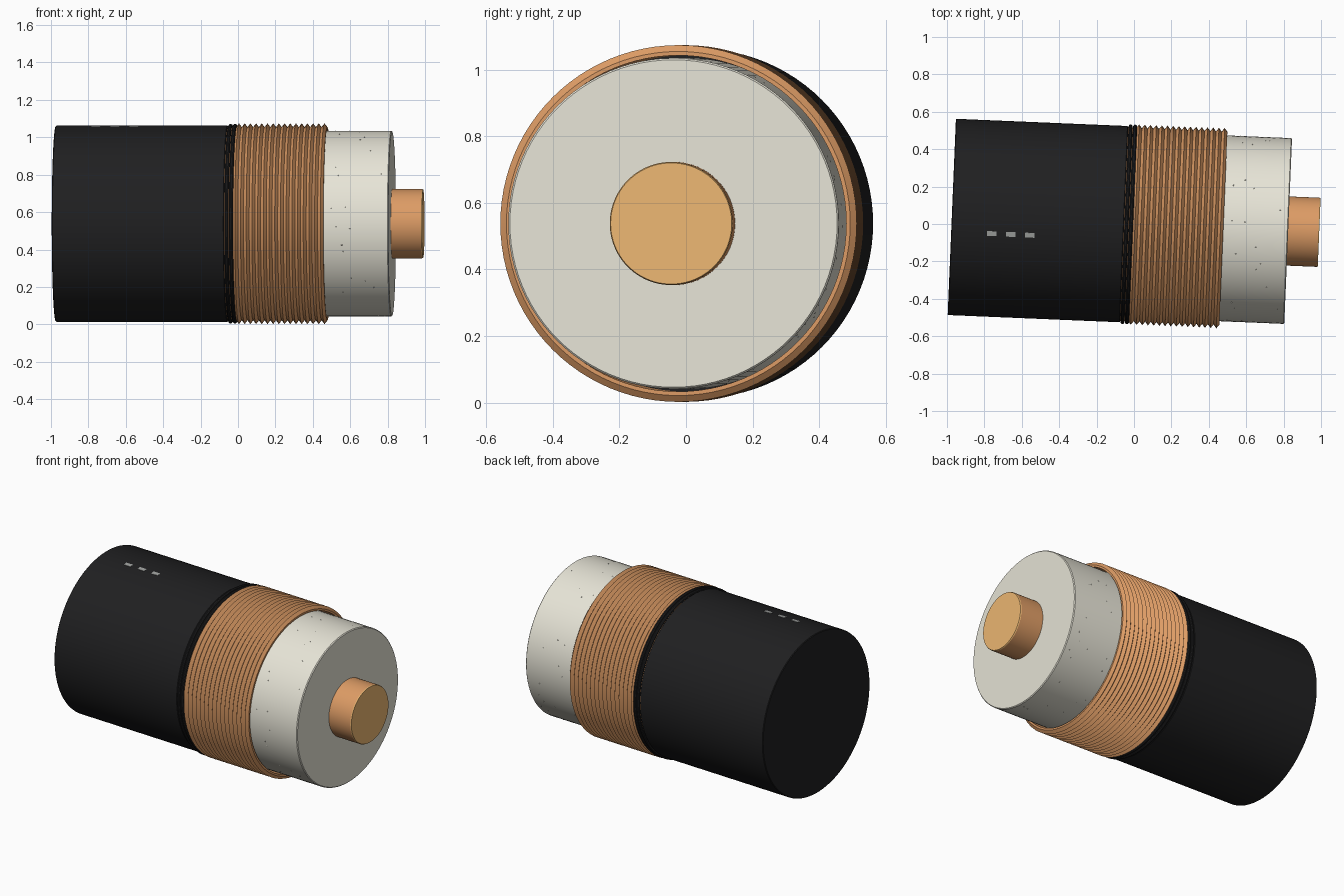
import bpy, bmesh, math, random
from mathutils import Matrix, Vector

if "Cube" in bpy.data.objects:
    bpy.data.objects.remove(bpy.data.objects["Cube"])

TILT = Matrix.Translation((0, -0.003, 0.538)) @ Matrix.Rotation(math.radians(-2.4), 4, 'Z')
SEG = 96


def material(name, rgb):
    m = bpy.data.materials.new(name)
    m.diffuse_color = (*rgb, 1)
    m.use_nodes = True
    m.node_tree.nodes["Principled BSDF"].inputs["Base Color"].default_value = m.diffuse_color
    return m


black = material("black_rubber", (0.014, 0.014, 0.015))
copper = material("copper", (0.72, 0.33, 0.13))
gold = material("bright_copper", (0.85, 0.48, 0.17))
white = material("white_foam", (0.80, 0.78, 0.68))
mark = material("grey_mark", (0.35, 0.36, 0.35))


def finish(bm, name, mat):
    bmesh.ops.recalc_face_normals(bm, faces=bm.faces)
    me = bpy.data.meshes.new(name)
    bm.to_mesh(me)
    bm.free()
    me.materials.append(mat)
    ob = bpy.data.objects.new(name, me)
    bpy.context.collection.objects.link(ob)
    ob.matrix_world = TILT
    bpy.ops.object.select_all(action='DESELECT')
    ob.select_set(True)
    bpy.context.view_layer.objects.active = ob
    bpy.ops.object.shade_smooth_by_angle(angle=math.radians(30))
    return ob


def lathe(name, profile, mat, closed=False):
    """Spin (x, radius) points about the cable axis; cap the ends unless closed."""
    bm = bmesh.new()
    rings = []
    for x, r in profile:
        rings.append([bm.verts.new((x, r * math.cos(2 * math.pi * i / SEG),
                                    r * math.sin(2 * math.pi * i / SEG))) for i in range(SEG)])
    pairs = list(zip(rings, rings[1:]))
    if closed:
        pairs.append((rings[-1], rings[0]))
    else:
        bm.faces.new(rings[0])
        bm.faces.new(rings[-1])
    for a, b in pairs:
        for i in range(SEG):
            j = (i + 1) % SEG
            bm.faces.new((a[i], a[j], b[j], b[i]))
    return finish(bm, name, mat)


def ring(name, x, radius, minor, mat):
    pts = [(x + minor * math.cos(k * math.pi / 5), radius + minor * math.sin(k * math.pi / 5))
           for k in range(10)]
    return lathe(name, pts, mat, closed=True)


# Outer jacket
lathe("outer_jacket", [(-0.975, 0.521), (-0.971, 0.525), (-0.057, 0.525), (-0.053, 0.521)], black)

# Ridged copper shield, hollow at its open end
N, X0, X1 = 16, -0.01, 0.478
pitch = (X1 - X0) / N
shield = [(-0.056, 0.505), (-0.056, 0.519)]
for i in range(N):
    shield += [(X0 + pitch * i, 0.516), (X0 + pitch * (i + 0.5), 0.536)]
shield += [(X1, 0.517), (X1, 0.505)]
lathe("copper_shield", shield, copper, closed=True)

# Lip rings where the jacket was cut
for i, x in enumerate((-0.040, -0.016)):
    ring(f"jacket_lip_{i + 1}", x, 0.523, 0.011, black)

# Foam core and centre conductor
lathe("foam_core", [(-0.05, 0.497), (0.82, 0.497), (0.825, 0.492)], white)
lathe("centre_conductor", [(0.80, 0.185), (0.985, 0.185)], copper)
lathe("conductor_end", [(0.985, 0.185), (0.991, 0.182)], gold)

# Tiny bubbles on the foam surface
random.seed(4)
bm = bmesh.new()
for _ in range(45):
    a = random.uniform(0, 2 * math.pi)
    p = Vector((random.uniform(0.49, 0.80), 0.495 * math.cos(a), 0.495 * math.sin(a)))
    bmesh.ops.create_icosphere(bm, subdivisions=1, radius=0.0045, matrix=Matrix.Translation(p))
finish(bm, "foam_bubbles", white)

# Three grey marks on the jacket
ang = math.asin(0.08 / 0.525)
for i in range(3):
    bm = bmesh.new()
    m = (Matrix.Rotation(ang, 4, 'X') @ Matrix.Translation((-0.758 + 0.102 * i, 0, 0.524))
         @ Matrix.Diagonal((0.05, 0.026, 0.005, 1)))
    bmesh.ops.create_cube(bm, size=1, matrix=m)
    finish(bm, f"jacket_mark_{i + 1}", mark)
